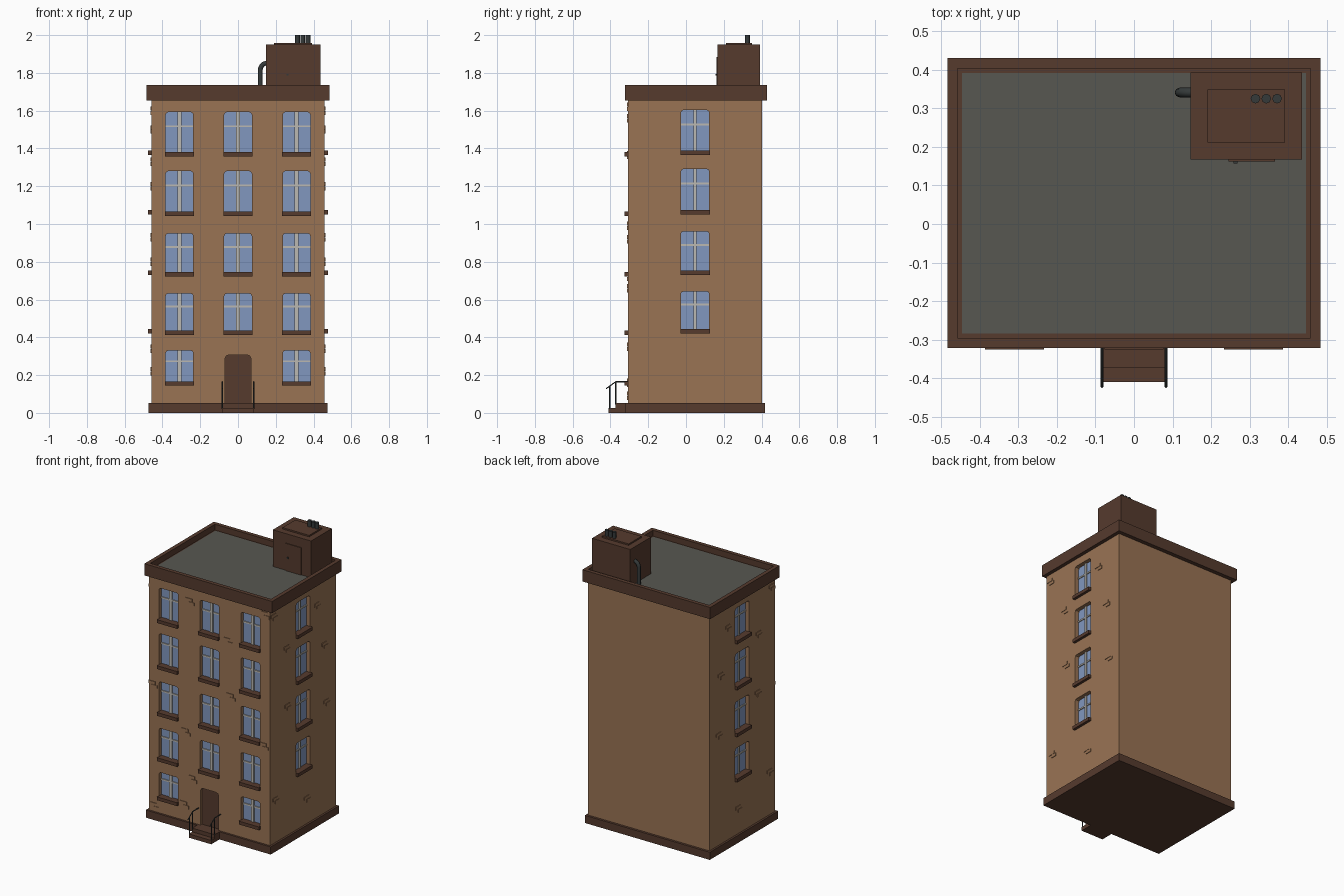
import bpy, bmesh, math
from mathutils import Matrix, Vector

if "Cube" in bpy.data.objects:
    bpy.data.objects.remove(bpy.data.objects["Cube"])


def material(name, rgb):
    m = bpy.data.materials.new(name)
    m.diffuse_color = (*rgb, 1)
    m.use_nodes = True
    m.node_tree.nodes["Principled BSDF"].inputs["Base Color"].default_value = m.diffuse_color
    return m


WALL = material("tan_brick", (0.32, 0.172, 0.088))
TRIM = material("dark_brown_trim", (0.092, 0.043, 0.027))
ROOF = material("roof_grey", (0.095, 0.095, 0.083))
GLASS = material("window_blue", (0.22, 0.31, 0.52))
FRAME = material("pale_frame", (0.50, 0.48, 0.44))
METAL = material("dark_metal", (0.035, 0.042, 0.042))


def finish(name, bm, mat):
    bmesh.ops.recalc_face_normals(bm, faces=bm.faces)
    me = bpy.data.meshes.new(name)
    bm.to_mesh(me)
    bm.free()
    me.materials.append(mat)
    ob = bpy.data.objects.new(name, me)
    bpy.context.collection.objects.link(ob)
    return ob


def add_box(bm, x, y, z, mat=Matrix()):
    c = Vector(((x[0] + x[1]) / 2, (y[0] + y[1]) / 2, (z[0] + z[1]) / 2))
    s = Matrix.Diagonal((x[1] - x[0], y[1] - y[0], z[1] - z[0], 1))
    bmesh.ops.create_cube(bm, size=1, matrix=mat @ Matrix.Translation(c) @ s)


def box(name, x, y, z, mat):
    bm = bmesh.new()
    add_box(bm, x, y, z)
    return finish(name, bm, mat)


def add_opening(bm, m, u, w, z0, z1, d0, d1, r=0.014):
    """Prism with rounded upper corners, in wall coordinates."""
    h = w / 2
    pts = [(u - h, z0), (u + h, z0)]
    for cx, a0 in ((u + h - r, 0), (u - h + r, 90)):
        for a in (0, 45, 90):
            t = math.radians(a0 + a)
            pts.append((cx + r * math.cos(t), z1 - r + r * math.sin(t)))
    f = bm.faces.new([bm.verts.new(m @ Vector((p[0], p[1], d0))) for p in pts])
    ext = bmesh.ops.extrude_face_region(bm, geom=[f])
    vs = [v for v in ext["geom"] if isinstance(v, bmesh.types.BMVert)]
    bmesh.ops.translate(bm, verts=vs, vec=m.to_3x3() @ Vector((0, 0, d1 - d0)))


def wall_matrix(u, n, origin):
    """Local x runs along the wall, y is up, z points outward."""
    m = Matrix((u, (0, 0, 1), n)).transposed().to_4x4()
    m.translation = origin
    return m


FRONT = wall_matrix((1, 0, 0), (0, -1, 0), (0, -0.308, 0))
RIGHT = wall_matrix((0, 1, 0), (1, 0, 0), (0.459, 0, 0))
LEFT = wall_matrix((0, -1, 0), (-1, 0, 0), (-0.459, 0, 0))

# Main masses
body = box("brick_walls", (-0.459, 0.459), (-0.308, 0.402), (0.03, 1.68), WALL)
box("base_plinth", (-0.473, 0.473), (-0.322, 0.418), (0, 0.052), TRIM)

# Cornice with a sunken roof deck
bm = bmesh.new()
add_box(bm, (-0.484, 0.484), (-0.322, 0.43), (1.655, 1.735))
bm.faces.ensure_lookup_table()
top = max(bm.faces, key=lambda f: f.calc_center_median().z)
bmesh.ops.inset_region(bm, faces=[top], thickness=0.038)
ext = bmesh.ops.extrude_face_region(bm, geom=[top])
bmesh.ops.delete(bm, geom=[top], context='FACES_ONLY')
bmesh.ops.translate(bm, vec=(0, 0, -0.04),
                    verts=[v for v in ext["geom"] if isinstance(v, bmesh.types.BMVert)])
cornice = finish("cornice_parapet", bm, TRIM)
box("roof_deck", (-0.446, 0.446), (-0.284, 0.392), (1.69, 1.698), ROOF)

# Windows: wall, position, width, sill height, top height, mullion width
windows = []
for z0, z1 in ((1.365, 1.592), (1.05, 1.28), (0.73, 0.95), (0.42, 0.632)):
    windows += [(FRONT, u, 0.146, z0, z1, 0.02) for u in (-0.31, 0, 0.31)]
    windows += [(RIGHT, 0.048, 0.15, z0 + 0.008, z1 + 0.011, 0.014),
                (LEFT, -0.048, 0.15, z0 + 0.008, z1 + 0.011, 0.014)]
windows += [(FRONT, u, 0.146, 0.152, 0.33, 0.02) for u in (-0.31, 0.31)]

cut, panes, bars, sills = (bmesh.new() for _ in range(4))
for m, u, w, z0, z1, mw in windows:
    add_opening(cut, m, u, w, z0, z1, -0.034, 0.02)
    add_opening(panes, m, u, w, z0, z1, -0.034, -0.028)
    add_box(bars, (u - mw / 2, u + mw / 2), (z0, z1), (-0.03, -0.02), m)
    zt = z1 - 0.36 * (z1 - z0 - 0.02)
    add_box(bars, (u - w / 2, u + w / 2), (zt - 0.005, zt + 0.005), (-0.03, -0.022), m)
    add_box(sills, (u - w / 2 - 0.003, u + w / 2 + 0.003),
            (z0 - 0.008, z0 + 0.015), (-0.03, 0.018), m)
finish("window_panes", panes, GLASS)
finish("window_bars", bars, FRAME)
finish("window_sills", sills, TRIM)

# Front door in its own recess
add_opening(cut, FRONT, 0, 0.138, 0.04, 0.307, -0.03, 0.02, 0.02)
bm = bmesh.new()
add_opening(bm, FRONT, 0, 0.138, 0.04, 0.307, -0.03, -0.016, 0.02)
finish("front_door", bm, TRIM)

# Cut all openings out of the walls
cutter = finish("opening_cutter", cut, WALL)
cutter.hide_render = True
mod = body.modifiers.new("openings", 'BOOLEAN')
mod.operation, mod.solver, mod.object = 'DIFFERENCE', 'EXACT', cutter
bpy.context.view_layer.objects.active = body
bpy.ops.object.modifier_apply(modifier=mod.name)
bpy.data.objects.remove(cutter)

# Raised brick pairs scattered over three walls
side = [(0.2, 1.5), (-0.13, 1.33), (-0.12, 0.93), (0.3, 0.8), (-0.25, 0.34),
        (0.09, 0.22), (-0.27, 1.6), (0.28, 1.2)]
front = [(-0.15, 1.56), (0.14, 1.365), (-0.43, 0.92), (-0.18, 0.66), (0.16, 0.99),
         (-0.13, 0.35), (-0.42, 0.09), (0.41, 0.72), (0.42, 1.62), (-0.19, 0.16)]
bm = bmesh.new()
for m, spots in ((FRONT, front), (RIGHT, side), (LEFT, [(-u, z) for u, z in side])):
    for u, z in spots:
        add_box(bm, (u - 0.03, u + 0.02), (z + 0.001, z + 0.022), (-0.002, 0.004), m)
        add_box(bm, (u - 0.005, u + 0.035), (z - 0.022, z - 0.001), (-0.002, 0.004), m)
finish("raised_bricks", bm, WALL)

# Entrance steps
box("upper_step", (-0.085, 0.085), (-0.374, -0.3), (0, 0.052), TRIM)
box("lower_step", (-0.085, 0.085), (-0.41, -0.37), (0, 0.026), TRIM)


def tube(name, paths, r, res=2):
    cu = bpy.data.curves.new(name, 'CURVE')
    cu.dimensions, cu.bevel_depth = '3D', r
    cu.bevel_resolution, cu.use_fill_caps = res, True
    for path in paths:
        sp = cu.splines.new('POLY')
        sp.points.add(len(path) - 1)
        for p, co in zip(sp.points, path):
            p.co = (*co, 1)
    ob = bpy.data.objects.new(name, cu)
    bpy.context.collection.objects.link(ob)
    bpy.ops.object.select_all(action='DESELECT')
    ob.select_set(True)
    bpy.context.view_layer.objects.active = ob
    cu.materials.append(METAL)
    bpy.ops.object.convert(target='MESH')
    bpy.ops.object.shade_smooth_by_angle(angle=math.radians(50))


# Handrails
rails = []
for x in (-0.083, 0.083):
    rails += [[(x, -0.305, 0.165), (x, -0.372, 0.165), (x, -0.423, 0.128)],
              [(x, -0.372, 0.045), (x, -0.372, 0.165)],
              [(x, -0.404, 0.02), (x, -0.404, 0.142)]]
tube("handrails", rails, 0.0035, 1)

# Rooftop stairhouse with cap, door and handle
box("stairhouse", (0.147, 0.436), (0.167, 0.393), (1.69, 1.949), TRIM)
box("stairhouse_cap", (0.19, 0.391), (0.211, 0.349), (1.94, 1.959), TRIM)
box("stairhouse_door", (0.245, 0.365), (0.162, 0.17), (1.698, 1.885), TRIM)
box("door_handle", (0.258, 0.268), (0.157, 0.165), (1.785, 1.795), METAL)

# Roof pipes
tube("vent_pipes", [[(x, 0.325, 1.95), (x, 0.325, 2.0)] for x in (0.315, 0.343, 0.371)], 0.0125)
arc = [(0.155 - 0.037 * math.cos(math.radians(a)), 0.341,
        1.815 + 0.037 * math.sin(math.radians(a))) for a in range(0, 91, 15)]
tube("bent_pipe", [[(0.118, 0.341, 1.69)] + arc], 0.0125)
